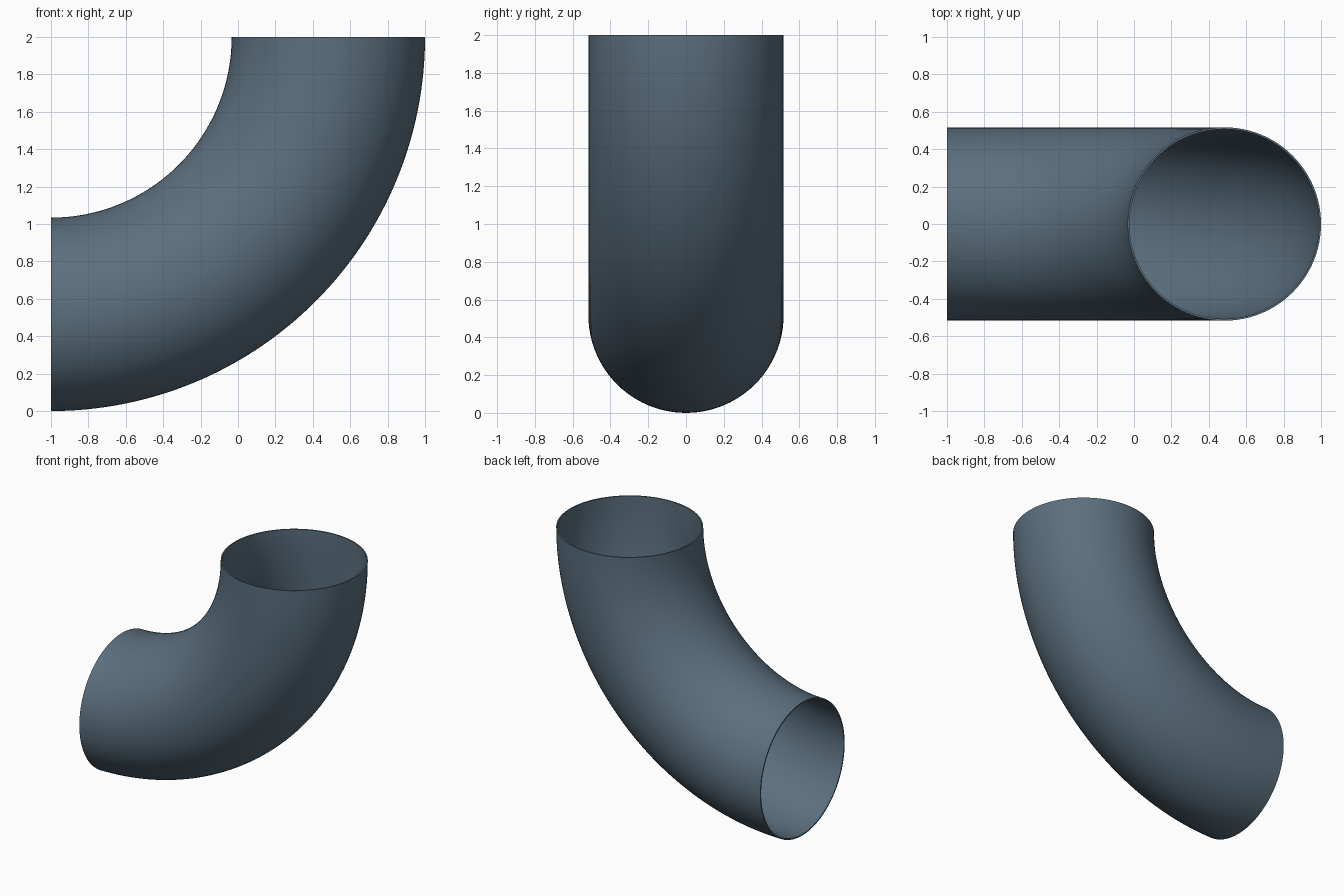
import bpy, bmesh, math
from mathutils import Vector, Matrix

if "Cube" in bpy.data.objects:
    bpy.data.objects.remove(bpy.data.objects["Cube"])

BEND = 1.483      # centreline radius of the elbow
OUTER = 0.517     # pipe outer radius
WALL = 0.01
SIDES, STEPS = 96, 64
PIVOT = Vector((-1, 0, 2))

bm = bmesh.new()


def section(radius, angle):
    """Ring of vertices across the pipe, turned about the bend pivot."""
    turn = Matrix.Rotation(angle, 3, (0, -1, 0))
    ring = []
    for i in range(SIDES):
        a = math.tau * i / SIDES
        offset = Vector((0, radius * math.cos(a), radius * math.sin(a) - BEND))
        ring.append(bm.verts.new(PIVOT + turn @ offset))
    return ring


def join(a, b):
    for i in range(SIDES):
        j = (i + 1) % SIDES
        bm.faces.new((a[i], a[j], b[j], b[i]))


# Outer skin runs up the bend, inner skin runs back down; joining the whole
# cycle of rings also makes the narrow rims at both open ends
angles = [math.pi / 2 * s / STEPS for s in range(STEPS + 1)]
rings = [section(OUTER, a) for a in angles]
rings += [section(OUTER - WALL, a) for a in reversed(angles)]
for k, ring in enumerate(rings):
    join(ring, rings[(k + 1) % len(rings)])
bmesh.ops.recalc_face_normals(bm, faces=bm.faces)

mesh = bpy.data.meshes.new("pipe_elbow")
bm.to_mesh(mesh)
bm.free()
elbow = bpy.data.objects.new("pipe_elbow", mesh)
bpy.context.collection.objects.link(elbow)

# Smooth walls, crisp rims
bpy.context.view_layer.objects.active = elbow
elbow.select_set(True)
bpy.ops.object.shade_smooth_by_angle(angle=math.radians(30))

# Blue-grey finish
paint = bpy.data.materials.new("blue_grey")
paint.diffuse_color = (0.105, 0.16, 0.21, 1)
paint.use_nodes = True
paint.node_tree.nodes["Principled BSDF"].inputs["Base Color"].default_value = paint.diffuse_color
mesh.materials.append(paint)
